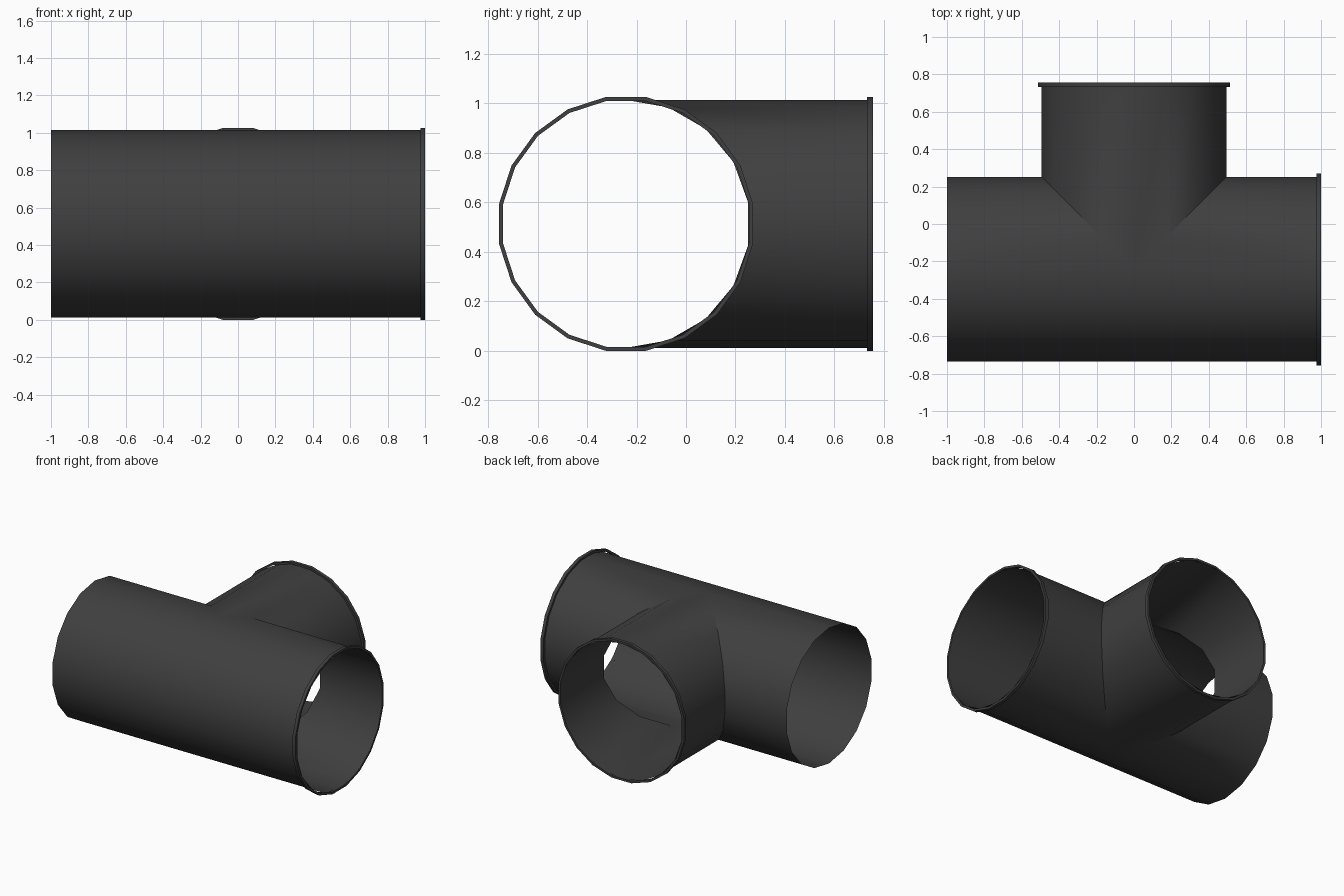
import bpy, bmesh
from math import sin, cos, pi, radians
from mathutils import Vector

if "Cube" in bpy.data.objects:
    bpy.data.objects.remove(bpy.data.objects["Cube"])

R, YC, ZC, Y_END = 0.501, -0.2425, 0.513, 0.7555
N = 18          # sides of the pipe walls
RIM_N = 20      # sides of the rims

mat = bpy.data.materials.new("dark_plastic")
mat.diffuse_color = (0.05, 0.05, 0.05, 1)
mat.use_nodes = True
mat.node_tree.nodes["Principled BSDF"].inputs["Base Color"].default_value = mat.diffuse_color


def finish(bm, name):
    bmesh.ops.remove_doubles(bm, verts=bm.verts, dist=1e-4)
    bmesh.ops.recalc_face_normals(bm, faces=bm.faces)
    # keep the outer wall facing outwards
    front = min(bm.faces, key=lambda f: f.calc_center_median().y)
    if front.normal.y > 0.5:
        bmesh.ops.reverse_faces(bm, faces=bm.faces)
    me = bpy.data.meshes.new(name)
    bm.to_mesh(me)
    bm.free()
    me.materials.append(mat)
    ob = bpy.data.objects.new(name, me)
    bpy.context.collection.objects.link(ob)
    bpy.ops.object.select_all(action='DESELECT')
    ob.select_set(True)
    bpy.context.view_layer.objects.active = ob
    bpy.ops.object.shade_smooth_by_angle(angle=radians(30))
    return ob


# Tee body: thin open walls, the branch mitred into the main pipe
bm = bmesh.new()


def face(points):
    unique = []
    for p in points:
        p = Vector(p)
        if all((p - q).length > 1e-5 for q in unique):
            unique.append(p)
    bm.faces.new([bm.verts.new(p) for p in unique])


for i in range(N):
    a, b = 2 * pi * i / N, 2 * pi * (i + 1) / N
    sa, sb = R * sin(a), R * sin(b)
    za, zb = ZC + R * cos(a), ZC + R * cos(b)
    ya, yb = YC + sa, YC + sb
    da, db = max(sa, 0), max(sb, 0)
    for s in (-1, 1):
        # main pipe half, stopping at the mitre line
        face([(s, ya, za), (s, yb, zb), (s * db, yb, zb), (s * da, ya, za)])
    # branch strip from the mitre line to its open end
    face([(sa, YC + abs(sa), za), (sb, YC + abs(sb), zb),
          (sb, Y_END, zb), (sa, Y_END, za)])
finish(bm, "tee_body")


# Rims around two of the openings
def rim(name, place, end, depth=0.024, outer=0.513, inner=0.497):
    k = 1 / cos(pi / RIM_N)
    profile = [(outer * k, end), (outer * k, end - depth),
               (inner * k, end - depth), (inner * k, end)]
    bm = bmesh.new()
    rings = []
    for i in range(RIM_N):
        t = 2 * pi * (i + 0.5) / RIM_N
        rings.append([bm.verts.new(place(r * sin(t), r * cos(t), d))
                      for r, d in profile])
    for i in range(RIM_N):
        p, q = rings[i], rings[(i + 1) % RIM_N]
        for j in range(4):
            m = (j + 1) % 4
            bm.faces.new([p[j], q[j], q[m], p[m]])
    return finish(bm, name)


rim("main_rim", lambda u, v, d: (d, YC + u, ZC + v), 1.0)
rim("branch_rim", lambda u, v, d: (u, d, ZC + v), Y_END)
